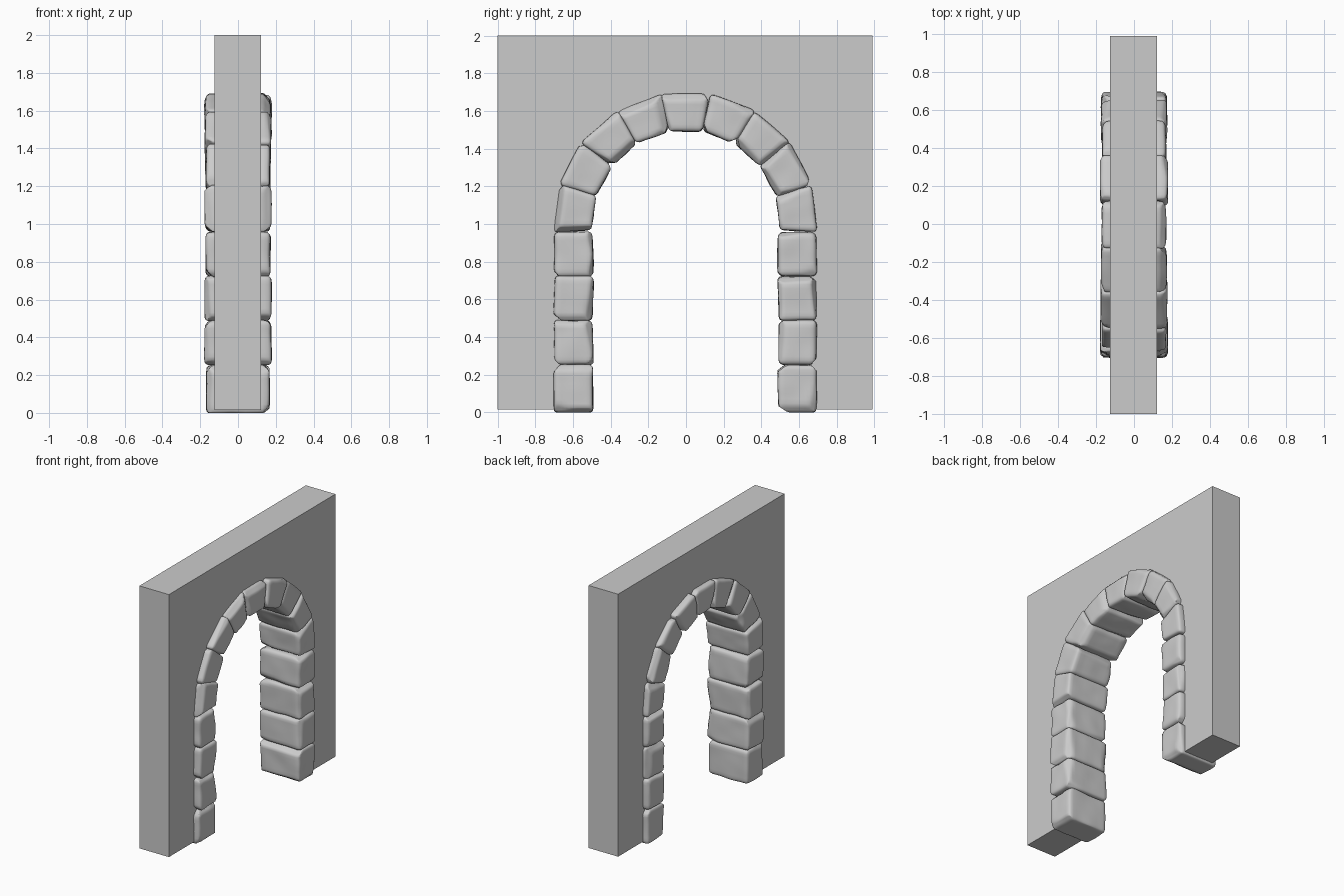
import bpy, bmesh, math, random
from mathutils import Vector, noise

if "Cube" in bpy.data.objects:
    bpy.data.objects.remove(bpy.data.objects["Cube"])

random.seed(7)
SPRING = 1.0                     # height of the arch centre
R_IN, R_OUT = 0.50, 0.705        # stone ring radii


def add_object(name, bm, smooth):
    bmesh.ops.recalc_face_normals(bm, faces=bm.faces)
    for f in bm.faces:
        f.smooth = smooth
    me = bpy.data.meshes.new(name)
    bm.to_mesh(me)
    bm.free()
    ob = bpy.data.objects.new(name, me)
    bpy.context.collection.objects.link(ob)
    return ob


def stone(name, quad):
    """Worn block; quad = (y, z) corners in loop order."""
    q = [Vector(c) + Vector((random.uniform(-.005, .005), random.uniform(-.003, .003)))
         for c in quad]
    half = Vector((0.173 + random.uniform(-.006, .004),
                   ((q[1] - q[0]).length + (q[2] - q[3]).length) / 4,
                   ((q[3] - q[0]).length + (q[2] - q[1]).length) / 4))
    r = random.uniform(0.022, 0.032)
    offset = Vector((random.uniform(0, 50), random.uniform(0, 50), 0))
    # chisel planes that knock off edges and corners
    cuts = []
    for _ in range(9):
        s = [random.choice((-1, 1)) * random.uniform(.5, 1) for _ in range(3)]
        s[random.randrange(3)] *= random.uniform(0, .25)
        n = Vector(s).normalized()
        reach = sum(abs(n[i]) * half[i] for i in range(3))
        cuts.append((n, reach - random.uniform(.016, .032)))

    bm = bmesh.new()
    bmesh.ops.create_cube(bm, size=2)
    bmesh.ops.subdivide_edges(bm, edges=bm.edges[:], cuts=13, use_grid_fill=True)
    for v in bm.verts:
        p = Vector([math.sin(c * math.pi / 2) * half[i] for i, c in enumerate(v.co)])
        core = Vector([max(-half[i] + r, min(half[i] - r, p[i])) for i in range(3)])
        p = core + (p - core).normalized() * r
        for n, d in cuts:
            over = p.dot(n) - d
            if over > 0:
                p -= n * over
        p += p.normalized() * noise.noise(p * 9 + offset) * 0.006
        # bilinear warp into the wedge outline
        a, b = (p.y / half.y + 1) / 2, (p.z / half.z + 1) / 2
        yz = (q[0] * (1 - a) + q[1] * a) * (1 - b) + (q[3] * (1 - a) + q[2] * a) * b
        v.co = (p.x, yz.x, max(yz.y, 0))
    add_object(name, bm, True)


# Wall with arched opening
opening = 0.6
outline = [(-1, .015), (-1, 2), (.99, 2), (.99, .015), (opening, .015)]
outline += [(opening * math.cos(math.pi * i / 24), SPRING + opening * math.sin(math.pi * i / 24))
            for i in range(25)]
outline.append((-opening, .015))
bm = bmesh.new()
face = bm.faces.new([bm.verts.new((-.125, y, z)) for y, z in outline])
side = bmesh.ops.extrude_face_region(bm, geom=[face])
bmesh.ops.translate(bm, vec=(.247, 0, 0),
                    verts=[g for g in side["geom"] if isinstance(g, bmesh.types.BMVert)])
add_object("wall", bm, False)

# Jamb stones on both sides
levels = [0, .252, .487, .722, .957]
for label, y0, y1 in (("left", -.70, -.495), ("right", .49, .695)):
    for i in range(4):
        z0, z1 = levels[i] - .001, levels[i + 1] + .001
        stone(f"jamb_stone_{label}_{i + 1}", [(y0, z0), (y1, z0), (y1, z1), (y0, z1)])

# Arch stones, fanned around the centre
step = math.radians(20.8)


def ring(radius, angle):
    return (radius * math.sin(angle), SPRING + radius * math.cos(angle))


for k in range(-4, 5):
    a0, a1 = (k - .505) * step, (k + .505) * step
    stone("keystone" if k == 0 else f"arch_stone_{k + 5}",
          [ring(R_IN, a0), ring(R_IN, a1), ring(R_OUT, a1), ring(R_OUT, a0)])
